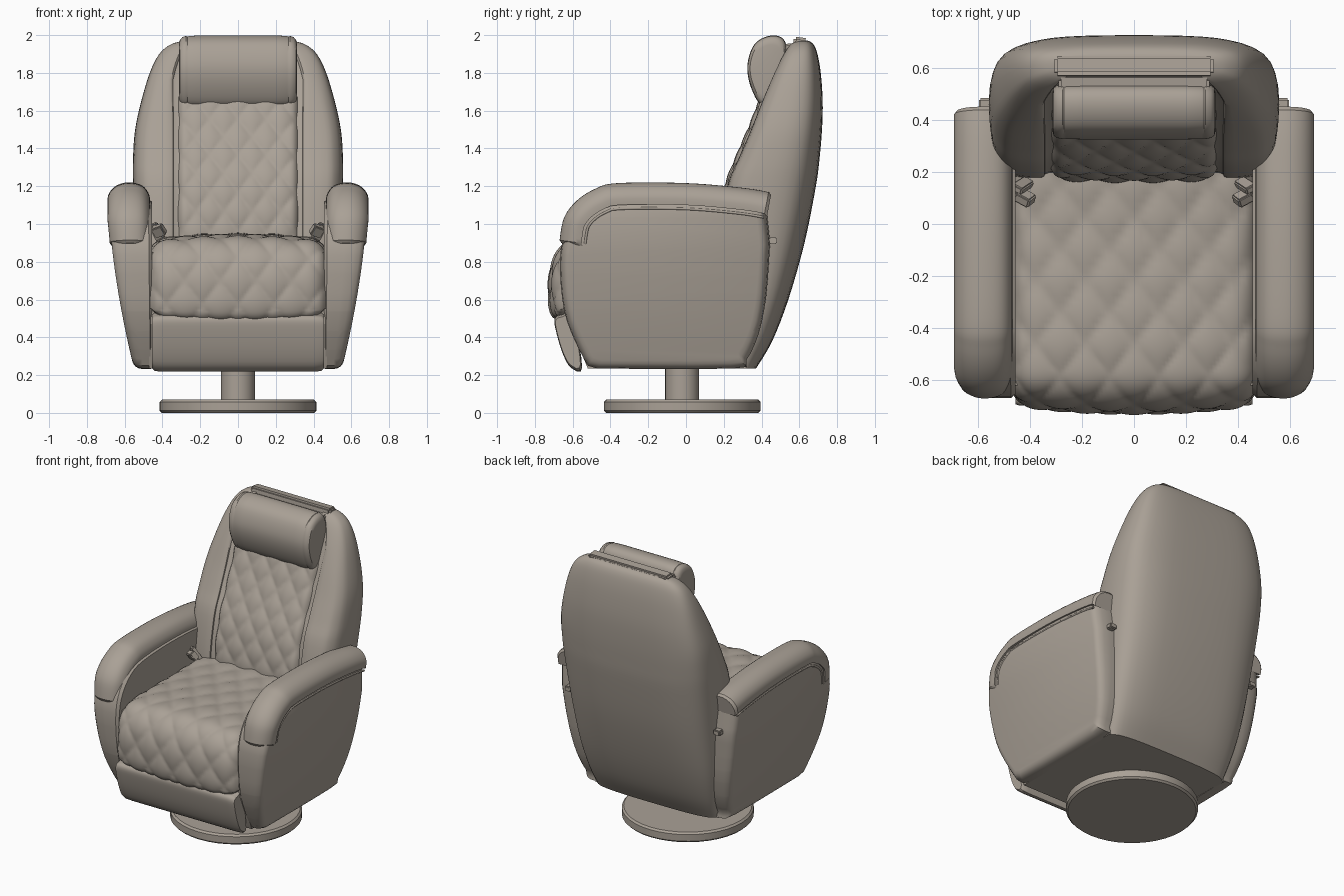
import bpy, bmesh, math
from mathutils import Vector

if "Cube" in bpy.data.objects:
    bpy.data.objects.remove(bpy.data.objects["Cube"])

taupe = bpy.data.materials.new("taupe_leather")
taupe.diffuse_color = (0.40, 0.355, 0.305, 1)
taupe.use_nodes = True
taupe.node_tree.nodes["Principled BSDF"].inputs["Base Color"].default_value = taupe.diffuse_color


def smooth(pts, n=5, closed=False):
    """Catmull-Rom interpolation through points of any dimension."""
    out, m = [], len(pts)
    get = (lambda i: pts[i % m]) if closed else (lambda i: pts[max(0, min(m - 1, i))])
    for i in range(m if closed else m - 1):
        a, b, c, d = (get(i + k) for k in (-1, 0, 1, 2))
        for s in range(n):
            t = s / n
            out.append(tuple(0.5 * (2 * q + (r - p) * t + (2 * p - 5 * q + 4 * r - w) * t * t
                             + (3 * q - p - 3 * r + w) * t ** 3) for p, q, r, w in zip(a, b, c, d)))
    return out if closed else out + [tuple(pts[-1])]


def finish(name, bm):
    bmesh.ops.recalc_face_normals(bm, faces=bm.faces)
    me = bpy.data.meshes.new(name)
    bm.to_mesh(me)
    bm.free()
    me.materials.append(taupe)
    ob = bpy.data.objects.new(name, me)
    bpy.context.collection.objects.link(ob)
    return ob


def loft(rings, closed=True):
    """Skin a list of equal-length point rings; closed rings are capped."""
    bm = bmesh.new()
    vs = [[bm.verts.new(p) for p in r] for r in rings]
    n = len(rings[0])
    for a, b in zip(vs, vs[1:]):
        for i in range(n if closed else n - 1):
            j = (i + 1) % n
            bm.faces.new((a[i], a[j], b[j], b[i]))
    if closed:
        bm.faces.new(vs[0])
        bm.faces.new(vs[-1])
    return bm


def prism(profile, rings):
    """Loft a (y, z) profile along x; rings are (x, scale about its centre)."""
    cy = sum(p[0] for p in profile) / len(profile)
    cz = sum(p[1] for p in profile) / len(profile)
    return loft([[(x, cy + (y - cy) * s, cz + (z - cz) * s) for y, z in profile] for x, s in rings])


def frames(path):
    """Points of a (y, z) path with outward normal and running length."""
    res, length = [], 0
    for i, p in enumerate(path):
        a, b = path[max(0, i - 1)], path[min(len(path) - 1, i + 1)]
        t = Vector((b[0] - a[0], b[1] - a[1])).normalized()
        if i:
            length += math.dist(p, path[i - 1])
        res.append((p[0], p[1], t.y, -t.x, length))
    return res


def quilt(name, path, half, cw, cl, crown, amp, nx=72):
    """Padded sheet with diamond stitching along a path."""
    rows = []
    for y, z, ny, nz, v in frames(path):
        row = []
        for i in range(nx + 1):
            u = 2 * i / nx - 1
            x = u * half
            puff = abs(math.sin(math.pi * (x / cw + v / cl)) * math.sin(math.pi * (x / cw - v / cl)))
            h = crown * (1 - u * u) + amp * puff ** 0.6 - 0.05 * abs(u) ** 18
            row.append((x, y + ny * h, z + nz * h))
        rows.append(row)
    return finish(name, loft(rows, closed=False))


def disc(name, r, z0, z1, y, bevel, seg=40):
    prof = [(r - bevel, z0), (r, z0 + bevel), (r, z1 - bevel), (r - bevel, z1)]
    ring = lambda rr, z: [(rr * math.cos(2 * math.pi * k / seg), y + rr * math.sin(2 * math.pi * k / seg), z)
                          for k in range(seg)]
    return finish(name, loft([ring(*p) for p in prof]))


def box(name, loc, size, rot=(0, 0, 0), bevel=0.006):
    bm = bmesh.new()
    bmesh.ops.create_cube(bm, size=1)
    bmesh.ops.scale(bm, vec=size, verts=bm.verts)
    bmesh.ops.bevel(bm, geom=bm.edges[:], offset=bevel, segments=2, affect='EDGES')
    ob = finish(name, bm)
    ob.location, ob.rotation_euler = loc, rot
    return ob


# Swivel base
disc("base_plate", 0.415, 0.0, 0.07, -0.02, 0.012)
disc("base_post", 0.09, 0.05, 0.26, -0.02, 0.002, 28)

# Under-seat body
finish("seat_body", prism([(-0.52, 0.235), (-0.63, 0.5), (-0.62, 0.85), (0.2, 0.87), (0.32, 0.235)],
                          [(-0.47, 1), (0.47, 1)]))

# Footrest panel below the cushion
foot = smooth([(-0.55, 0.24), (-0.61, 0.24), (-0.655, 0.32), (-0.69, 0.44), (-0.695, 0.50),
               (-0.66, 0.52), (-0.6, 0.51)], 4, True)
finish("footrest_panel", prism(foot, [(-0.455, 0.9), (-0.44, 0.98), (-0.40, 1), (0.40, 1), (0.44, 0.98), (0.455, 0.9)]))

# Quilted seat cushion
seat_path = smooth([(0.26, 0.915), (0.0, 0.905), (-0.3, 0.905), (-0.52, 0.90), (-0.62, 0.87), (-0.675, 0.78),
                    (-0.69, 0.66), (-0.685, 0.56), (-0.665, 0.525), (-0.6, 0.515)], 10)
quilt("seat_cushion", seat_path, 0.465, 0.19, 0.24, 0.03, 0.014)

# Backrest shell: z, half width, back y, front y
levels = smooth([(0.235, 0.46, 0.37, 0.22), (0.38, 0.49, 0.455, 0.2), (0.6, 0.52, 0.54, 0.19),
                 (0.9, 0.54, 0.625, 0.175), (1.2, 0.553, 0.685, 0.22), (1.35, 0.553, 0.705, 0.28),
                 (1.5, 0.542, 0.718, 0.345), (1.65, 0.51, 0.722, 0.405), (1.8, 0.465, 0.712, 0.47),
                 (1.9, 0.415, 0.695, 0.52), (1.95, 0.355, 0.675, 0.555), (1.97, 0.29, 0.65, 0.585)], 4)
rings = []
for z, w, b, f in levels:
    d = b - f
    xi = min(0.325, 0.68 * w)
    half = [(0.35 * w, b), (0.7 * w, b - 0.05 * d), (0.92 * w, b - 0.18 * d), (w, b - 0.42 * d),
            (0.99 * w, f + 0.25 * d), (0.94 * w, f + 0.1 * d), (0.85 * w, f + 0.02 * d),
            (xi + 0.03, f), (xi, f + 0.02), (0.5 * xi, f + 0.02)]
    sec = half + [(-x, y) for x, y in reversed(half)]
    rings.append([(x, y, z) for x, y in smooth(sec, 3, True)])
finish("backrest_shell", loft(rings))

# Quilted back cushion
back_path = smooth([(0.46, 1.74), (0.405, 1.65), (0.345, 1.5), (0.28, 1.35), (0.222, 1.2), (0.185, 1.03), (0.175, 0.88)], 14)
quilt("back_cushion", back_path, 0.325, 0.15, 0.21, 0.008, 0.013, 56)

# Headrest pillow with end seams, and the strap behind it
pillow = smooth([(0.405, 1.625), (0.345, 1.72), (0.325, 1.84), (0.365, 1.955), (0.455, 1.998),
                 (0.525, 1.965), (0.535, 1.82), (0.49, 1.66)], 5, True)
ends = [(0.312, 0.72), (0.308, 0.86), (0.295, 0.95), (0.275, 0.985), (0.268, 0.965), (0.26, 0.985), (0.2, 1.0)]
finish("headrest", prism(pillow, [(-x, s) for x, s in ends] + [(x, s) for x, s in reversed(ends)]))
box("headrest_strap", (0, 0.605, 1.955), (0.61, 0.075, 0.065), (-0.12, 0, 0), 0.012)
box("headrest_hinge", (0, 0.545, 1.93), (0.58, 0.06, 0.05), (0.1, 0, 0), 0.01)


# Arms
def outer(z):
    return 0.682 - 0.13 * (max(0, 1.1 - z) / 0.86) ** 1.6


panel = smooth([(0.425, 1.09), (0.16, 1.12), (-0.1, 1.13), (-0.36, 1.12), (-0.5, 1.09), (-0.60, 1.01), (-0.655, 0.9),
                (-0.667, 0.75), (-0.645, 0.54), (-0.59, 0.385), (-0.52, 0.25)], 3) \
    + smooth([(-0.47, 0.235), (0.25, 0.235), (0.32, 0.28), (0.385, 0.42), (0.425, 0.62), (0.445, 0.9)], 3)
top = smooth([(0.452, 1.165), (0.3, 1.19), (0.0, 1.215), (-0.36, 1.215), (-0.48, 1.185), (-0.58, 1.12),
              (-0.645, 1.03), (-0.67, 0.90)], 6)

for side, label in ((-1, "left"), (1, "right")):
    # side panel, bulging outward with height
    bm = prism(panel, [(0, 0.97), (0.08, 1), (0.5, 1), (0.75, 0.99), (0.9, 0.97), (0.97, 0.945), (1, 0.91)])
    for k in range(1, 9):
        bmesh.ops.bisect_plane(bm, geom=bm.verts[:] + bm.edges[:] + bm.faces[:],
                               plane_co=(0, 0, 0.235 + 0.1 * k), plane_no=(0, 0, 1))
    for v in bm.verts:
        v.co.x = side * (0.455 + v.co.x * (outer(v.co.z) - 0.455))
    finish(label + "_arm_panel", bm)

    # rounded pad wrapping over the top and front
    fr = frames(top)
    sections = []
    for i, (y, z, ny, nz, _) in enumerate(fr):
        tip = 0.012 if i in (0, len(fr) - 1) else 0
        a, b = 0.468 + tip, outer(z) + 0.008 - tip
        w = b - a
        arch = smooth([(a, 0.115), (a, 0.07), (a + 0.12 * w, 0.025), (a + 0.32 * w, 0.003), (a + 0.6 * w, 0.0),
                       (a + 0.84 * w, 0.022), (b - 0.003, 0.065), (b, 0.115)], 3)
        sections.append([(side * x, y - ny * (d + tip), z - nz * (d + tip)) for x, d in arch])
    finish(label + "_arm_pad", loft(sections))

    # piping under the pad
    cu = bpy.data.curves.new(label + "_arm_piping", 'CURVE')
    cu.dimensions, cu.bevel_depth, cu.bevel_resolution = '3D', 0.007, 1
    sp = cu.splines.new('POLY')
    pts = fr[1:-1]
    sp.points.add(len(pts) - 1)
    for q, (y, z, ny, nz, _) in zip(sp.points, pts):
        q.co = (side * (outer(z) - 0.004), y - ny * 0.135, z - nz * 0.135, 1)
    cu.materials.append(taupe)
    bpy.context.collection.objects.link(bpy.data.objects.new(label + "_arm_piping", cu))

    # recline lever and belt buckle
    box(label + "_lever", (side * 0.57, 0.46, 0.912), (0.05, 0.045, 0.035))
    box(label + "_buckle_strap", (side * 0.425, 0.15, 0.95), (0.05, 0.03, 0.12), (0.5, side * 0.3, side * 0.5))
    box(label + "_buckle", (side * 0.418, 0.10, 0.965), (0.065, 0.04, 0.06), (0.6, side * 0.3, side * 0.5))

# Smooth shading with sharp creases kept
meshes = [o for o in bpy.context.scene.objects if o.type == 'MESH']
for o in meshes:
    o.select_set(True)
bpy.context.view_layer.objects.active = meshes[0]
bpy.ops.object.shade_smooth_by_angle(angle=math.radians(35))
